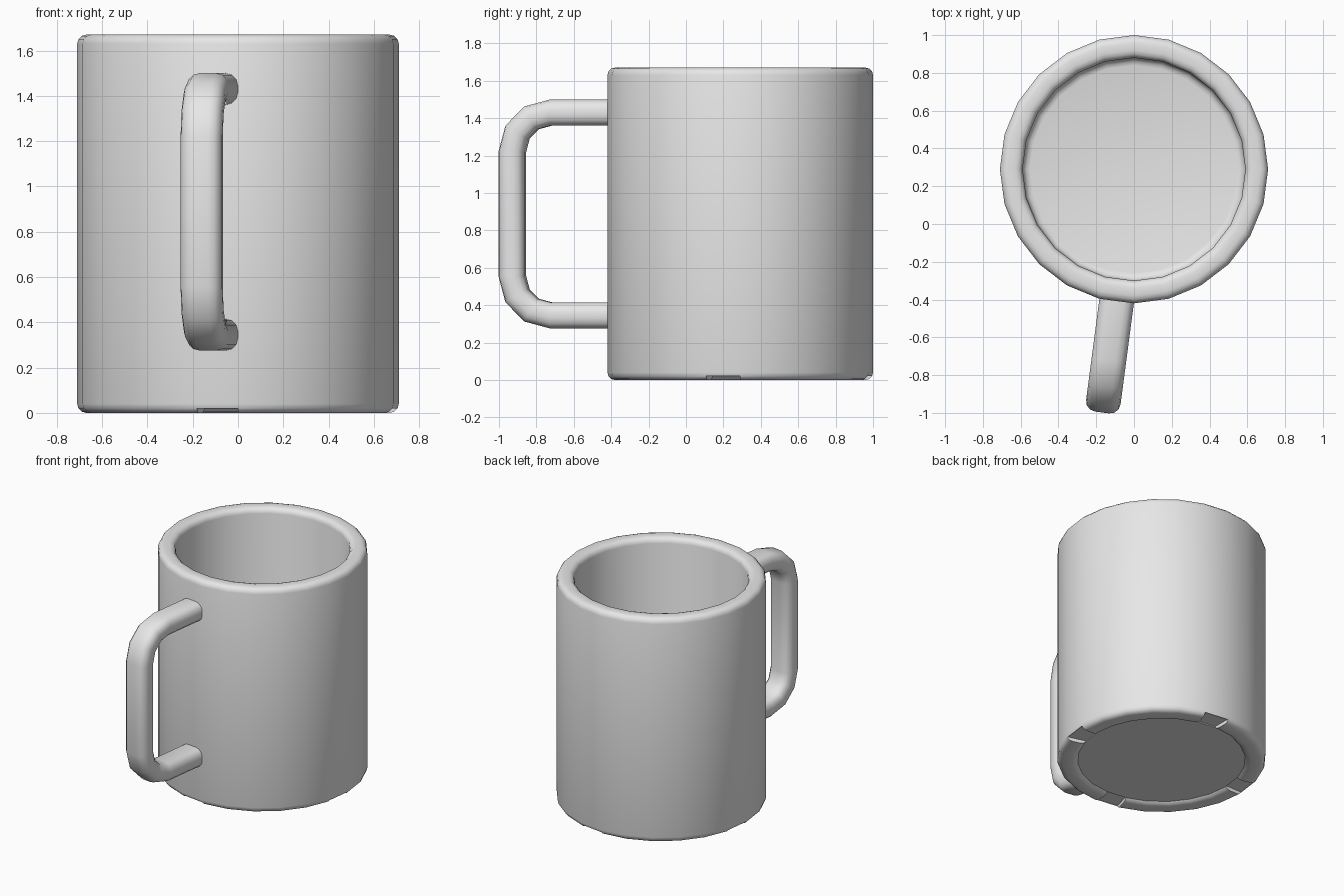
import bpy, bmesh, math
from mathutils import Vector

if "Cube" in bpy.data.objects:
    bpy.data.objects.remove(bpy.data.objects["Cube"])

SIDES = 24
CY = 0.29          # body axis in y
R = 0.71           # outer radius

mat = bpy.data.materials.new("light grey")
mat.diffuse_color = (0.8, 0.8, 0.8, 1)
mat.use_nodes = True
mat.node_tree.nodes["Principled BSDF"].inputs["Base Color"].default_value = mat.diffuse_color


def finish(bm, name):
    bmesh.ops.recalc_face_normals(bm, faces=bm.faces[:])
    me = bpy.data.meshes.new(name)
    bm.to_mesh(me)
    bm.free()
    me.materials.append(mat)
    ob = bpy.data.objects.new(name, me)
    bpy.context.collection.objects.link(ob)
    bpy.ops.object.select_all(action='DESELECT')
    ob.select_set(True)
    bpy.context.view_layer.objects.active = ob
    bpy.ops.object.shade_smooth_by_angle(angle=math.radians(40))
    return ob


def arc(cx, cz, r, a0, a1, n):
    return [(cx + r * math.cos(math.radians(a0 + (a1 - a0) * i / n)),
             cz + r * math.sin(math.radians(a0 + (a1 - a0) * i / n))) for i in range(n + 1)]


def skin(bm, rings, caps=True):
    n = len(rings[0])
    for a, b in zip(rings, rings[1:]):
        for i in range(n):
            j = (i + 1) % n
            bm.faces.new((a[i], a[j], b[j], b[i]))
    if caps:
        bm.faces.new(rings[0])
        bm.faces.new(rings[-1])


# Mug body: lathed profile from the underside, over the rim, to the inner floor
profile = [(0.57, 0.018), (0.585, 0.005), (0.61, 0.0)]
profile += arc(R - 0.04, 0.04, 0.04, -90, 0, 3)
profile += arc(R - 0.04, 1.63, 0.04, 0, 90, 3)
profile += arc(0.63, 1.63, 0.04, 90, 180, 3)
profile += arc(0.55, 0.16, 0.04, 0, -90, 3)
bm = bmesh.new()
rings = []
for r, z in profile:
    rings.append([bm.verts.new((r * math.cos(2 * math.pi * k / SIDES),
                                CY + r * math.sin(2 * math.pi * k / SIDES), z))
                  for k in range(SIDES)])
skin(bm, rings)
bmesh.ops.recalc_face_normals(bm, faces=bm.faces[:])

# Four drain notches across the foot ring
notch = []
for f in bm.faces:
    c = f.calc_center_median()
    if len(f.verts) == 4 and c.z < 0.018:
        seg = int((math.degrees(math.atan2(c.y - CY, c.x)) % 360) // 15)
        if seg % 6 == 5:
            notch.append(f)
new = bmesh.ops.extrude_face_region(bm, geom=notch)['geom']
bmesh.ops.delete(bm, geom=[f for f in notch if f.is_valid], context='FACES')
for v in new:
    if isinstance(v, bmesh.types.BMVert):
        v.co.z = 0.026
finish(bm, "mug_body")

# Handle: rounded section swept along a C-shaped path, square to one wall facet
ang = math.radians(-97.5)
out = Vector((math.cos(ang), math.sin(ang), 0))
side = Vector((-out.y, out.x, 0))
up = Vector((0, 0, 1))
base = Vector((0, CY, 0)) + out * R * math.cos(math.radians(7.5))
S, RAD, LOW, HIGH = 0.525, 0.21, 0.345, 1.43
path = [(-0.04, HIGH, 90)]
for cz, a0 in ((HIGH - RAD, 90), (LOW + RAD, 0)):
    for i in range(4):
        a = a0 - 30 * i
        path.append((S - RAD + RAD * math.cos(math.radians(a)),
                     cz + RAD * math.sin(math.radians(a)), a))
path.append((-0.04, LOW, -90))

W, T, C = 0.092, 0.07, 0.055     # half width, half thickness, corner radius
section = (arc(W - C, T - C, C, 0, 90, 3) + arc(C - W, T - C, C, 90, 180, 3)
           + arc(C - W, C - T, C, 180, 270, 3) + arc(W - C, C - T, C, 270, 360, 3))
bm = bmesh.new()
rings = []
for s, z, a in path:
    n = out * math.cos(math.radians(a)) + up * math.sin(math.radians(a))
    centre = base + out * s + up * z
    rings.append([bm.verts.new(centre + side * u + n * v) for u, v in section])
skin(bm, rings)
finish(bm, "handle")
